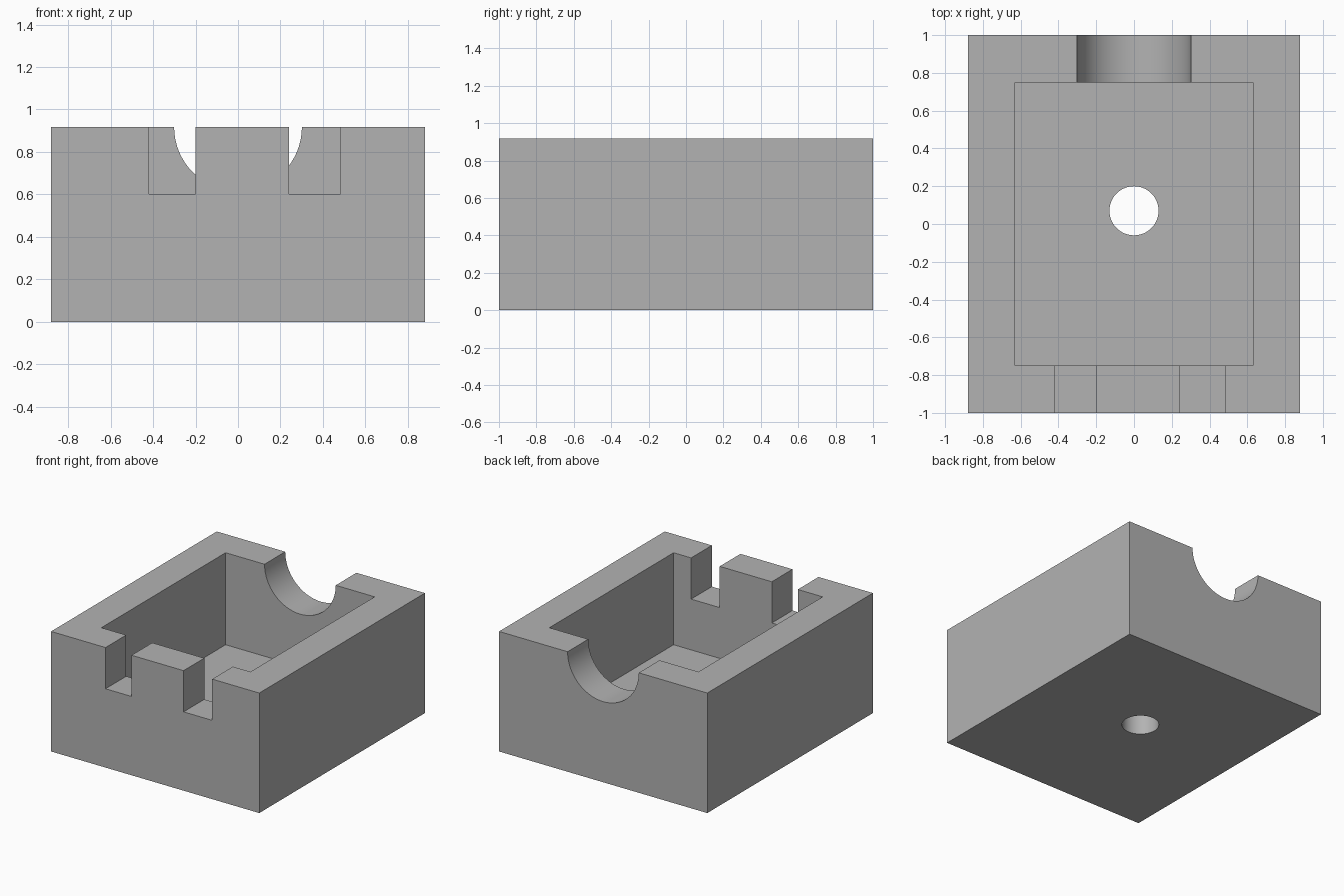
import bpy
import math

if "Cube" in bpy.data.objects:
    bpy.data.objects.remove(bpy.data.objects["Cube"], do_unlink=True)

HALF_W, HALF_L, HEIGHT = 0.88, 1.0, 0.917
FLOOR, WALL = 0.214, 0.25

# Plain grey for the whole body
grey = bpy.data.materials.new("plain grey")
grey.use_nodes = True
color = (0.448, 0.448, 0.448, 1)
grey.diffuse_color = color
grey.node_tree.nodes["Principled BSDF"].inputs["Base Color"].default_value = color


def box(name, x0, x1, y0, y1, z0, z1):
    bpy.ops.mesh.primitive_cube_add(
        size=1, location=((x0 + x1) / 2, (y0 + y1) / 2, (z0 + z1) / 2))
    ob = bpy.context.object
    ob.name = name
    ob.scale = (x1 - x0, y1 - y0, z1 - z0)
    bpy.ops.object.transform_apply(location=True, rotation=False, scale=True)
    return ob


def cylinder(name, radius, depth, location, rotation=(0, 0, 0)):
    bpy.ops.mesh.primitive_cylinder_add(
        vertices=64, radius=radius, depth=depth, location=location, rotation=rotation)
    ob = bpy.context.object
    ob.name = name
    bpy.ops.object.transform_apply(location=True, rotation=True, scale=True)
    return ob


# Solid block
body = box("open_housing", -HALF_W, HALF_W, -HALF_L, HALF_L, 0, HEIGHT)
body.data.materials.append(grey)

# Cavity, two front notches, rear half-round cradle and drain hole
inner_w, inner_l, top = HALF_W - WALL, HALF_L - WALL, HEIGHT + 0.2
cutters = [
    box("cavity_cutter", -inner_w, inner_w, -inner_l, inner_l, FLOOR, top),
    box("right_notch_cutter", -0.42, -0.20, -1.1, -0.6, 0.602, top),
    box("left_notch_cutter", 0.24, 0.482, -1.1, -0.6, 0.602, top),
    cylinder("cradle_cutter", 0.301, 0.5, (0, 0.85, HEIGHT), (math.pi / 2, 0, 0)),
    cylinder("floor_hole_cutter", 0.13, 0.8, (0, 0.07, 0.1)),
]

bpy.ops.object.select_all(action='DESELECT')
bpy.context.view_layer.objects.active = body
body.select_set(True)
for cutter in cutters:
    cutter.hide_render = True
    mod = body.modifiers.new(cutter.name, 'BOOLEAN')
    mod.operation = 'DIFFERENCE'
    mod.solver = 'EXACT'
    mod.object = cutter
    bpy.ops.object.modifier_apply(modifier=mod.name)
    bpy.data.objects.remove(cutter, do_unlink=True)

# Smooth the round cuts, keep the edges crisp
bpy.ops.object.shade_smooth_by_angle(angle=math.radians(30))
